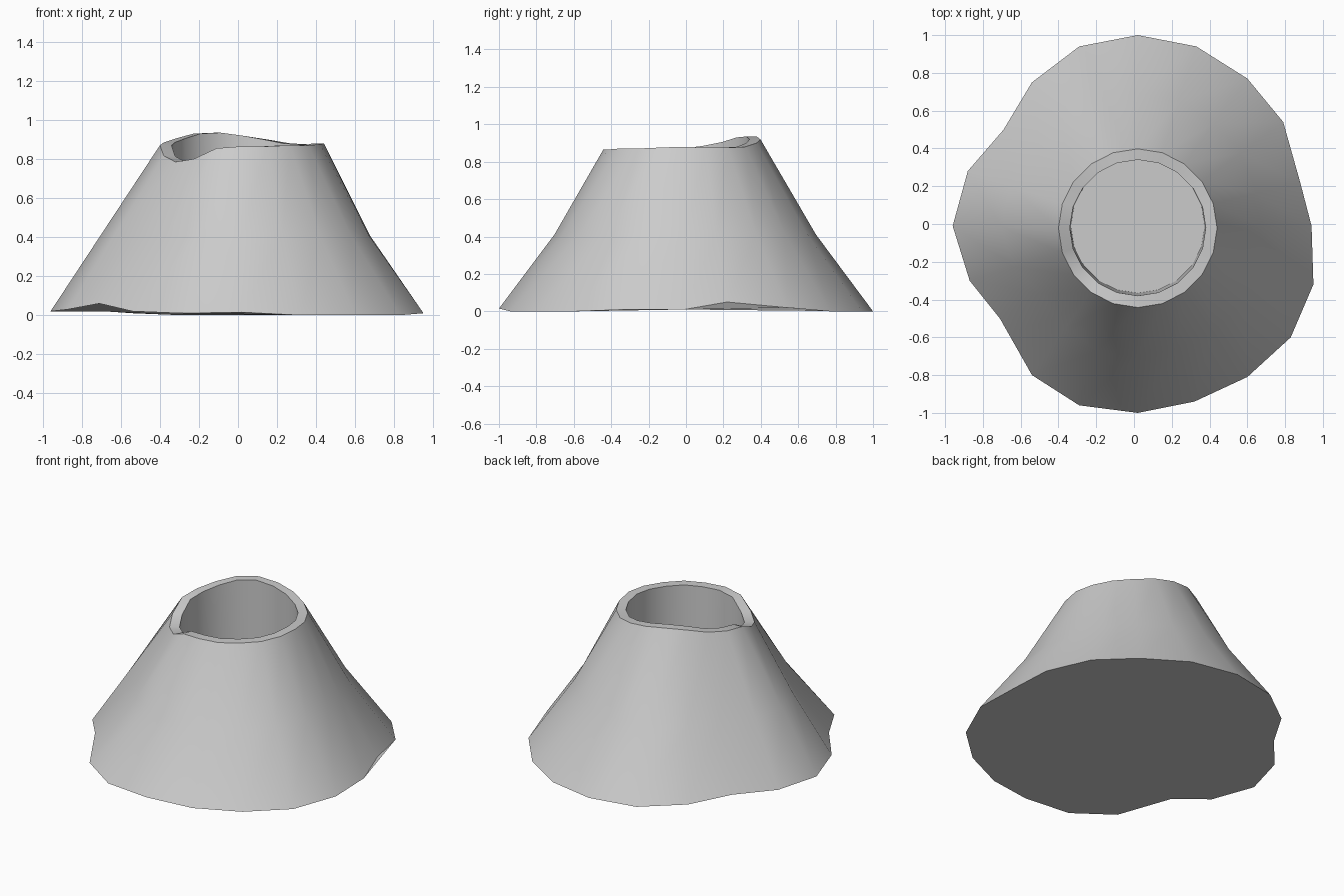
import bpy, bmesh, math

if "Cube" in bpy.data.objects:
    bpy.data.objects.remove(bpy.data.objects["Cube"])

N = 20
# irregular foot outline, counter-clockwise from +x: x, y, z
foot = [(.94, -.01, .01), (.88, .22, .05), (.79, .54, .02), (.60, .77, .0), (.33, .94, .0),
        (.02, 1.0, .0), (-.29, .94, .0), (-.54, .75, .01), (-.69, .50, .02), (-.88, .28, .02),
        (-.96, -.01, .02), (-.87, -.30, .03), (-.71, -.50, .06), (-.54, -.80, .02),
        (-.29, -.96, .01), (.02, -1.0, .015), (.32, -.94, .0), (.60, -.81, .0),
        (.83, -.60, .0), (.95, -.32, .01)]
# uneven rim height at each step
rim_z = [.88, .875, .875, .88, .90, .92, .935, .93, .905, .885,
         .87, .815, .785, .80, .855, .865, .865, .87, .87, .875]
FLOOR_Z = 0.3

bm = bmesh.new()


def circle_pt(i, r, cy):
    a = 2 * math.pi * i / N
    return 0.02 + r * math.cos(a), cy + r * math.sin(a)


def add_ring(points):
    return [bm.verts.new(p) for p in points]


def bridge(a, b):
    for i in range(N):
        j = (i + 1) % N
        bm.faces.new((a[i], a[j], b[j], b[i]))


outer = [(*circle_pt(i, .42, -.022), rim_z[i]) for i in range(N)]
inner = [(*circle_pt(i, .36, -.02), rim_z[i]) for i in range(N)]
well = [(*circle_pt(i, .354, -.012), FLOOR_Z) for i in range(N)]


# slightly concave slope ring
def slope(i):
    f, o = foot[i], outer[i]
    t = (0.41 - f[2]) / (o[2] - f[2])
    s = 1.0 if i in (9, 10, 11) else 0.95
    return ((f[0] + (o[0] - f[0]) * t) * s, (f[1] + (o[1] - f[1]) * t) * s, 0.41)


rings = [add_ring(foot), add_ring([slope(i) for i in range(N)]),
         add_ring(outer), add_ring(inner), add_ring(well)]
for a, b in zip(rings, rings[1:]):
    bridge(a, b)

# underside and well floor
bm.faces.new(list(reversed(rings[0])))
bm.faces.new(rings[4])
bmesh.ops.recalc_face_normals(bm, faces=bm.faces)

mesh = bpy.data.meshes.new("hollow_cone")
bm.to_mesh(mesh)
bm.free()
cone = bpy.data.objects.new("hollow_cone", mesh)
bpy.context.collection.objects.link(cone)
bpy.context.view_layer.objects.active = cone
cone.select_set(True)
bpy.ops.object.shade_smooth_by_angle(angle=math.radians(35))
